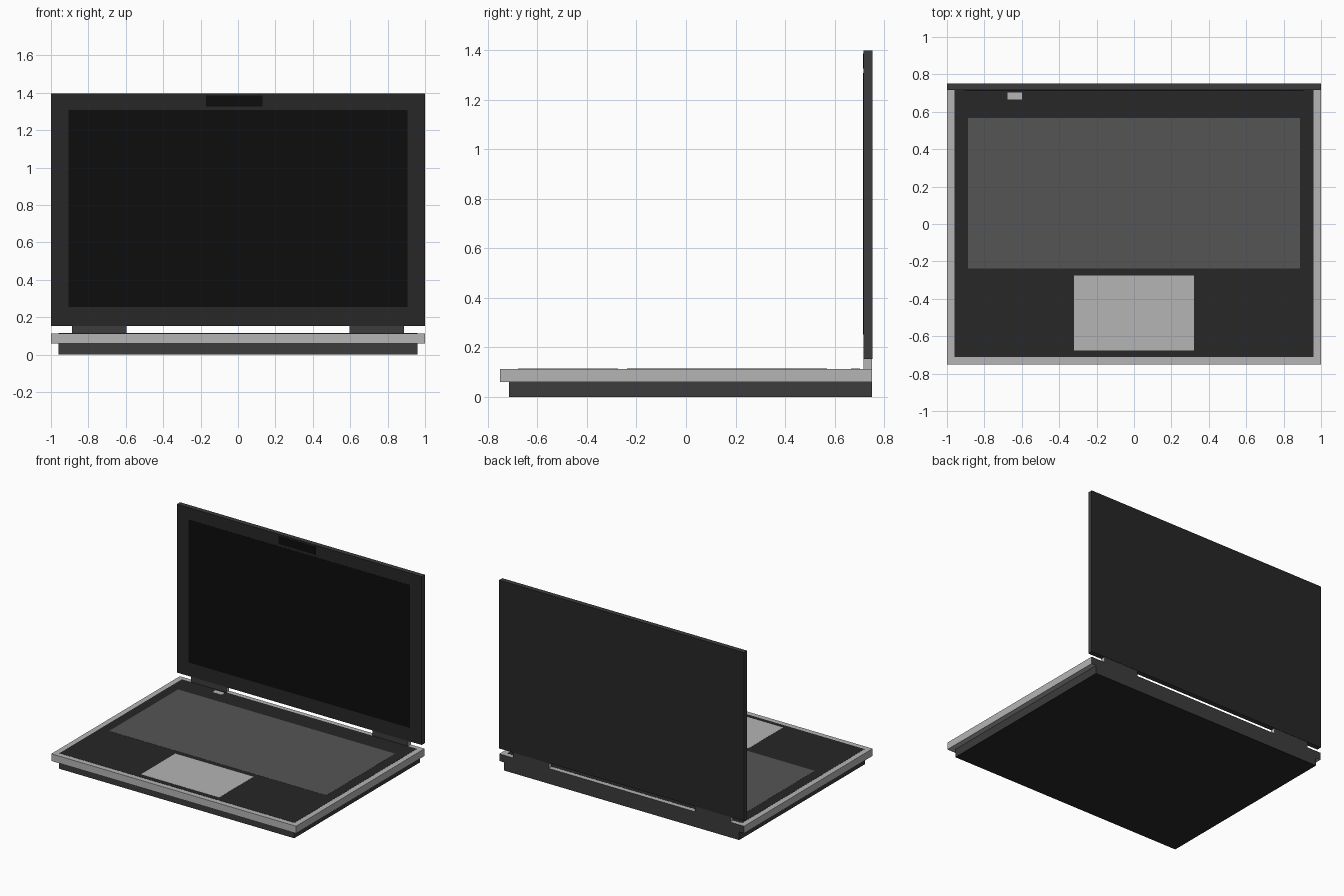
import bpy
import bmesh
from mathutils import Vector

if "Cube" in bpy.data.objects:
    bpy.data.objects.remove(bpy.data.objects["Cube"])


def material(name, v):
    m = bpy.data.materials.new(name)
    m.diffuse_color = (v, v, v, 1)
    m.use_nodes = True
    m.node_tree.nodes["Principled BSDF"].inputs["Base Color"].default_value = m.diffuse_color
    return m


SILVER = material("silver", 0.46)
BLACK = material("black", 0.02)
DARK = material("dark_grey", 0.045)
KEYS = material("key_grey", 0.09)
GLASS = material("glass_black", 0.004)


def box(name, x, y, z, mat, special=None, special_dirs=()):
    """Box from axis ranges; faces pointing along special_dirs get a second material."""
    lo, hi = Vector((x[0], y[0], z[0])), Vector((x[1], y[1], z[1]))
    mid = (lo + hi) / 2
    bm = bmesh.new()
    bmesh.ops.create_cube(bm, size=1)
    for v in bm.verts:
        v.co = mid + v.co * (hi - lo)
    bm.normal_update()
    for f in bm.faces:
        if any(f.normal.dot(Vector(d)) > 0.9 for d in special_dirs):
            f.material_index = 1
    me = bpy.data.meshes.new(name)
    bm.to_mesh(me)
    bm.free()
    me.materials.append(mat)
    if special:
        me.materials.append(special)
    ob = bpy.data.objects.new(name, me)
    bpy.context.collection.objects.link(ob)
    return ob


BACK, FRONT, DOWN = (0, 1, 0), (0, -1, 0), (0, 0, -1)
LEFT, RIGHT = (-1, 0, 0), (1, 0, 0)
TOP = 0.113       # upper surface of the base
LID_Y = 0.716     # front surface of the lid
T = 0.001         # thickness step of the flush panels

# Base: dark lower tray and wider silver deck, flush at the back
box("lower_tray", (-0.96, 0.96), (-0.715, 0.75), (0, 0.06), DARK, BLACK, [DOWN])
box("upper_deck", (-1, 1), (-0.75, 0.75), (0.06, TOP), SILVER, DARK, [BACK])


# Flush panels on the deck
def deck_panel(name, x, y, mat, level):
    box(name, x, y, (TOP - 0.005, TOP + level * T), mat)


deck_panel("palm_rest", (-0.96, 0.96), (-0.712, LID_Y), BLACK, 1)
deck_panel("keyboard", (-0.888, 0.888), (-0.237, 0.568), KEYS, 2)
deck_panel("trackpad", (-0.32, 0.32), (-0.677, -0.275), SILVER, 2)
deck_panel("power_button", (-0.675, -0.6), (0.665, 0.702), SILVER, 2)

# Hinges holding the lid above the deck
for side, s in (("left", -1), ("right", 1)):
    box("hinge_" + side, sorted((s * 0.597, s * 0.887)), (LID_Y, 0.75),
        (TOP, 0.153), DARK, SILVER, [LEFT, RIGHT])

# Lid with screen and camera strip
box("lid", (-1, 1), (LID_Y, 0.752), (0.153, 1.397), DARK, BLACK, [FRONT, BACK])
box("screen", (-0.906, 0.906), (LID_Y - T, LID_Y + 0.005), (0.253, 1.308), GLASS)
box("camera_strip", (-0.17, 0.13), (LID_Y - T, LID_Y + 0.005), (1.325, 1.385), GLASS)
